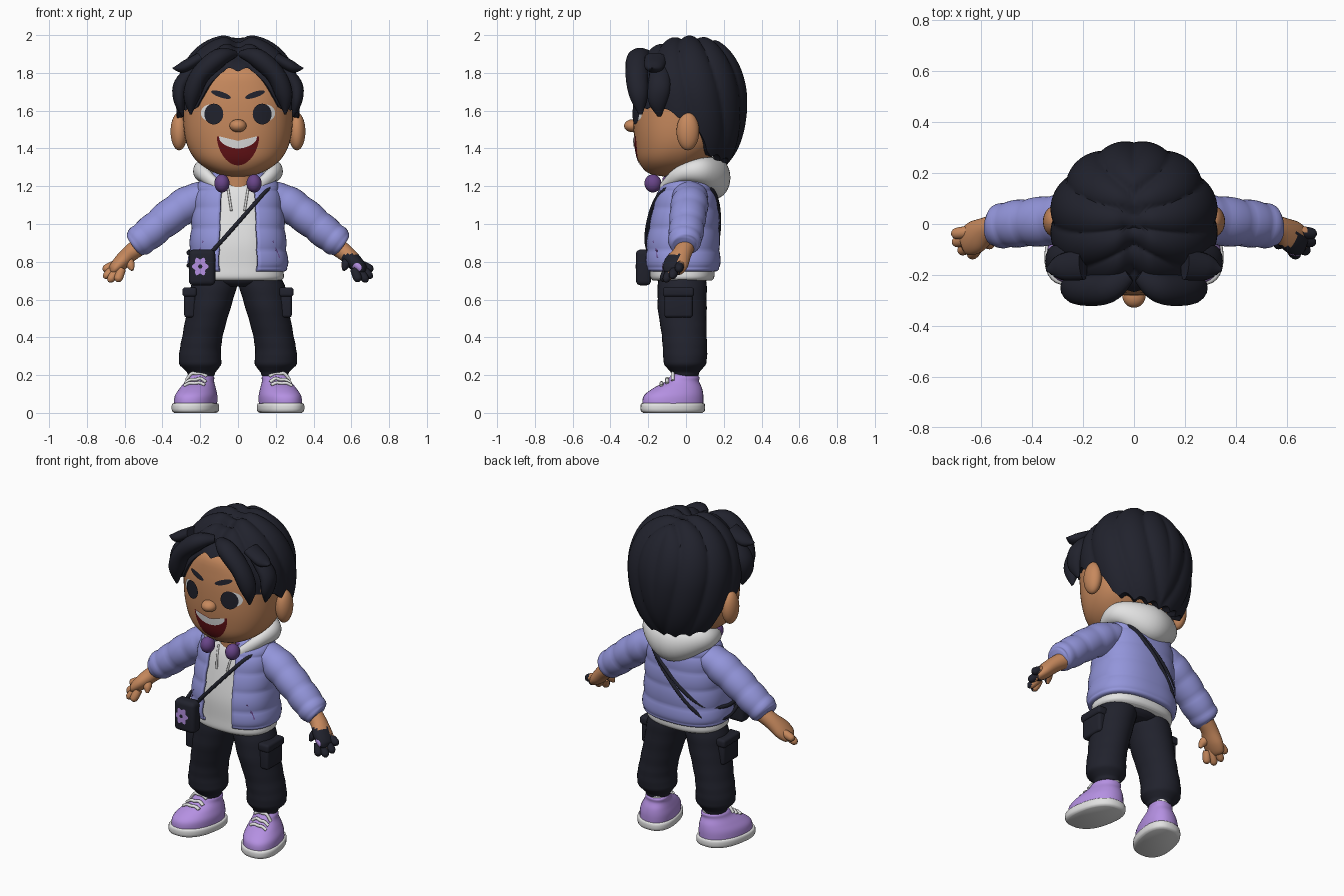
import bpy, bmesh
from math import sin, cos, pi, acos, atan2, exp, radians
from mathutils import Vector, Matrix
from mathutils.bvhtree import BVHTree

if "Cube" in bpy.data.objects:
    bpy.data.objects.remove(bpy.data.objects["Cube"])


def material(name, *rgb):
    m = bpy.data.materials.new(name)
    m.use_nodes = True
    m.diffuse_color = (*rgb, 1)
    m.node_tree.nodes["Principled BSDF"].inputs["Base Color"].default_value = (*rgb, 1)
    return m


DARK = material("dark navy", .015, .016, .026)
SKIN = material("warm skin", .57, .25, .11)
BLUE = material("periwinkle", .29, .3, .7)
WHITE = material("off white", .76, .76, .76)
LILAC = material("lilac", .46, .28, .76)
PURPLE = material("deep purple", .14, .06, .25)
RED = material("mouth red", .13, .006, .008)


def finish(name, bm, mat, sharp=50):
    bmesh.ops.recalc_face_normals(bm, faces=bm.faces)
    me = bpy.data.meshes.new(name)
    bm.to_mesh(me)
    bm.free()
    me.materials.append(mat)
    me.shade_smooth()
    me.set_sharp_from_angle(angle=radians(sharp))
    ob = bpy.data.objects.new(name, me)
    bpy.context.collection.objects.link(ob)
    return ob


def spline(rows, steps):
    out = []
    for i in range(len(rows) - 1):
        a, b, c, d = rows[max(i - 1, 0)], rows[i], rows[i + 1], rows[min(i + 2, len(rows) - 1)]
        for k in range(steps):
            t = k / steps
            out.append([q + t * (r - p) / 2 + t * t * (p - 2.5 * q + 2 * r - s / 2)
                        + t ** 3 * (1.5 * (q - r) + (s - p) / 2) for p, q, r, s in zip(a, b, c, d)])
    return out + [list(rows[-1])]


def loft(name, rows, mat, n=32, p=2, steps=5, ref=None, gap=0, bump=None):
    """Rings (x, y, z, rx, ry): level, or square to the path when ref is given."""
    bm, rings, pts = bmesh.new(), [], spline(rows, steps)
    for i, (x, y, z, rx, ry) in enumerate(pts):
        u, v = Vector((1, 0, 0)), Vector((0, 1, 0))
        if ref:
            t = Vector(pts[min(i + 1, len(pts) - 1)][:3]) - Vector(pts[max(i - 1, 0)][:3])
            u = Vector(ref).cross(t).normalized()
            v = t.cross(u).normalized()
        k = bump(i / (len(pts) - 1)) if bump else 1
        ring = []
        for j in range(n + (gap > 0)):
            a = gap + (2 * pi - 2 * gap) * j / n
            s, c = sin(a), -cos(a)
            s, c = [abs(w) ** (2 / p) * (1 if w > 0 else -1) for w in (s, c)]
            ring.append(bm.verts.new(Vector((x, y, z)) + u * s * rx * k + v * c * ry * k))
        rings.append(ring)
    for r, q in zip(rings, rings[1:]):
        for j in range(n):
            h = (j + 1) % len(r)
            bm.faces.new((r[j], r[h], q[h], q[j]))
    if not gap:
        bm.faces.new(rings[0])
        bm.faces.new(rings[-1])
    return finish(name, bm, mat)


def ellipsoid(name, loc, size, mat):
    bm = bmesh.new()
    bmesh.ops.create_uvsphere(bm, u_segments=32, v_segments=20, radius=1,
                              matrix=Matrix.Translation(loc) @ Matrix.Diagonal((*size, 1)))
    return finish(name, bm, mat)


def box(name, loc, size, mat, bevel):
    bm = bmesh.new()
    bmesh.ops.create_cube(bm, size=1, matrix=Matrix.Translation(loc) @ Matrix.Diagonal((*size, 1)))
    bmesh.ops.bevel(bm, geom=bm.edges[:], offset=bevel, segments=4, profile=.5, affect='EDGES')
    return finish(name, bm, mat)


def tree(ob):
    return BVHTree.FromPolygons([v.co for v in ob.data.vertices], [p.vertices for p in ob.data.polygons])


def drape(bvh, x, z, lift, side=-1):
    hit = bvh.ray_cast(Vector((x, side, z)), Vector((0, -side, 0)))[0]
    return Vector((x, (hit.y if hit else 0) + side * lift, z))


def patch(name, bvh, x, z, shape, mat, lift=.004):
    """Thin painted detail that follows the front of a surface."""
    bm, n = bmesh.new(), 40
    mid = bm.verts.new(drape(bvh, x, z, lift))
    last = None
    for r in range(1, 9):
        ring = []
        for j in range(n):
            dx, dz = shape(2 * pi * j / n)
            ring.append(bm.verts.new(drape(bvh, x + dx * r / 8, z + dz * r / 8, lift)))
        for j in range(n):
            h = (j + 1) % n
            bm.faces.new((last[j], last[h], ring[h], ring[j]) if last else (mid, ring[h], ring[j]))
        last = ring
    return finish(name, bm, mat)


def puffs(count, depth):
    return lambda t: 1 - depth + depth * abs(sin(pi * count * t)) ** .6


# Head and face
head = loft("head", [(0, -.08, 1.25, .03, .03), (0, -.08, 1.27, .12, .12), (0, -.07, 1.33, .215, .18),
                     (0, -.04, 1.42, .27, .23), (0, -.03, 1.55, .29, .25), (0, -.03, 1.7, .28, .245),
                     (0, -.02, 1.82, .2, .22), (0, 0, 1.88, .08, .09)], SKIN, n=64, p=2.3)
face = tree(head)
loft("neck", [(0, -.02, 1.12, .1, .09), (0, -.03, 1.3, .09, .09)], SKIN)
ellipsoid("nose", (0, -.283, 1.52), (.045, .045, .034), SKIN)
patch("mouth", face, 0, 1.44, lambda a: (.112 * cos(a), .025 * cos(a) ** 2 if sin(a) > 0
                                         else .025 * cos(a) ** 2 - .13 * abs(sin(a))), RED)
patch("upper_teeth", face, 0, 1.44, lambda a: (.1 * cos(a), .024 * cos(a) ** 2
                                               - (.04 * abs(sin(a)) ** .6 if sin(a) < 0 else 0)), WHITE, .008)
for s, side in ((1, "left"), (-1, "right")):
    ellipsoid(side + "_ear", (s * .312, .01, 1.49), (.045, .06, .1), SKIN)
    patch(side + "_eye_white", face, s * .145, 1.588, lambda a: (.052 * cos(a), .045 * sin(a)), WHITE)
    patch(side + "_iris", face, s * .128, 1.582, lambda a: (.05 * cos(a), .055 * sin(a)), DARK, .008)
    patch(side + "_eyebrow", face, s * .09, 1.685,
          lambda a: (.052 * cos(a), .016 * sin(a) + s * .016 * cos(a)), DARK, .006)

# Hair shell combed outward from a centre parting
HAIRLINE = ((0, 1.83), (20, 1.79), (33, 1.66), (45, 1.59), (60, 1.6), (80, 1.56),
            (100, 1.5), (113, 1.36), (140, 1.33), (180, 1.31))


def hairline(deg):
    for (a, p), (b, q) in zip(HAIRLINE, HAIRLINE[1:]):
        if deg <= b:
            return p + (q - p) * (deg - a) / (b - a)
    return q


def hair_point(a, t):
    low = hairline(min(abs(a) * 180 / pi, 180)) + .025 * abs(sin(9 * a)) - 1.66
    phi = t * acos(low / (.34 if low > 0 else .45))
    r = sin(phi) ** .85
    x, y, z = .33 * r * sin(a), -.31 * r * cos(a), cos(phi) * (.34 if phi < pi / 2 else .45)
    lock = abs(sin(8 * atan2(abs(x) + .15, -y) + 4 * z)) ** .7
    k = .955 + .06 * lock
    z -= .05 * exp(-(x / .045) ** 2) * max(0, min(1, (.15 - y) * 4)) * max(0, z) / .34
    return Vector((x * k, .012 + y * k, 1.66 + z * (k if z > 0 else 1)))


bm, N, M = bmesh.new(), 160, 36
rows = [[bm.verts.new(hair_point(2 * pi * j / N - pi, i / M)) for j in range(N)] for i in range(1, M + 1)]
rows.append([bm.verts.new((v.co.x * .8, v.co.y * .8, v.co.z + .01)) for v in rows[-1]])
bm.faces.new(rows[0])
for r, q in zip(rows, rows[1:]):
    for j in range(N):
        bm.faces.new((r[j], r[j - 1], q[j - 1], q[j]))
finish("hair", bm, DARK)
for s, side in ((1, "left"), (-1, "right")):
    loft(side + "_fringe_lock", [(s * .02, -.2, 1.9, .02, .03), (s * .1, -.25, 1.88, .05, .06),
                                 (s * .2, -.26, 1.79, .05, .06), (s * .245, -.25, 1.68, .045, .05),
                                 (s * .25, -.24, 1.58, .005, .01)], DARK, n=16, ref=(0, 1, 0))
    loft(side + "_side_tuft", [(s * .2, -.16, 1.88, .03, .06), (s * .29, -.17, 1.83, .03, .05),
                               (s * .345, -.18, 1.825, .003, .005)], DARK, n=16, ref=(0, 1, 0))
    loft(side + "_temple_lock", [(s * .22, -.14, 1.84, .03, .05), (s * .3, -.14, 1.74, .04, .06),
                                 (s * .31, -.15, 1.65, .03, .05), (s * .29, -.14, 1.57, .005, .01)],
         DARK, n=16, ref=(0, 1, 0))

# Hoodie, open padded jacket and hood
trunk = [(0, -.02, .78, .235, .17), (0, -.02, .9, .225, .168), (0, -.01, 1.03, .215, .155),
         (0, 0, 1.15, .2, .135), (0, .01, 1.22, .175, .11), (0, .01, 1.27, .1, .08)]
hoodie = loft("hoodie", [(0, -.02, .7, .225, .155), (0, -.02, .72, .243, .17)] + trunk, WHITE, n=48, p=2.4)
jacket = loft("jacket", [(0, -.02, .755, .243, .175)] + [(x, y, z, a + .024, b + .024) for x, y, z, a, b in trunk],
              BLUE, n=64, p=2.4, steps=10, gap=.34, bump=puffs(7, .035))
solid = jacket.modifiers.new("thickness", 'SOLIDIFY')
solid.thickness, solid.offset = .016, 0
hood = [(.1, -.12, 1.19, .02, .03), (.175, -.04, 1.26, .035, .04), (.17, .08, 1.28, .06, .07)]
loft("hood", hood + [(0, .15, 1.245, .085, .112)] + [(-x, *r) for x, *r in hood[::-1]],
     WHITE, steps=8, ref=(0, 0, 1))
front = tree(hoodie)
coat = tree(jacket)
for s, side in ((1, "left"), (-1, "right")):
    loft(side + "_drawstring", [(*drape(front, s * (.035 + .02 * t), 1.07 + .13 * t, .004), .006, .006)
                                for t in (0, .5, 1)], WHITE, n=8, ref=(0, 1, 0))
    loft(side + "_jacket_pocket", [(*drape(coat, s * (.18 + .035 * t), .91 - .09 * t, .004), .008, .006)
                                   for t in (0, .5, 1)], PURPLE, n=8, ref=(0, 1, 0))
    loft(side + "_sleeve", [(s * .15, .02, 1.165, .07, .09), (s * .25, .02, 1.115, .095, .1),
                            (s * .36, .01, 1.04, .093, .098), (s * .47, 0, .95, .088, .093),
                            (s * .535, -.01, .9, .08, .085), (s * .555, -.01, .885, .055, .06)],
         BLUE, steps=8, ref=(0, 1, 0), bump=puffs(6, .07))

    # Hands, with a dark glove on the left one
    hand = [loft(side + "_palm", [(s * .51, 0, .89, .05, .05), (s * .57, -.02, .845, .045, .05),
                                  (s * .62, -.05, .795, .042, .065), (s * .66, -.07, .755, .03, .055),
                                  (s * .675, -.075, .745, .012, .03)], SKIN, ref=(0, 1, 0))]
    tips = ((.715, -.04, .755), (.71, -.075, .715), (.685, -.11, .695), (.64, -.125, .695))
    for i, (x, y, z) in enumerate(tips):
        base = Vector((.64 - .008 * i, -.03 - .022 * i, .79 - .01 * i))
        path = [base.lerp(Vector((x, y, z)), t) for t in (0, .5, .85, 1)]
        hand.append(loft(side + "_finger", [(s * q.x, q.y, q.z, r, r) for q, r in
                                            zip(path, (.022, .024, .02, .006))], SKIN, n=16, ref=(0, 1, 0)))
    hand.append(loft(side + "_thumb", [(s * .59, -.04, .82, .025, .025), (s * .57, -.075, .785, .024, .024),
                                       (s * .56, -.09, .755, .008, .008)], SKIN, n=16, ref=(0, 1, 0)))
    if s > 0:
        for ob in hand:
            ob.data.materials.append(DARK)
            for f in ob.data.polygons:
                f.material_index = int(f.center.x > .68 or (f.center.x > .55 and f.normal.y < .1
                                                            and f.center.z < .84))
        patch("glove_emblem", tree(hand[0]), .63, .77, lambda a: (.024 * cos(a), .024 * sin(a)), LILAC)

    # Trousers with cargo pockets
    loft(side + "_trouser_leg", [(s * .1, -.02, .76, .1, .12), (s * .125, -.02, .68, .122, .13),
                                 (s * .155, -.02, .55, .115, .13), (s * .185, -.01, .42, .108, .12),
                                 (s * .2, -.005, .33, .11, .118), (s * .2, -.005, .26, .112, .112),
                                 (s * .195, -.005, .22, .08, .08), (s * .195, -.005, .195, .068, .07)],
         DARK, bump=puffs(9, .03))
    box(side + "_cargo_pocket", (s * .255, -.04, .575), (.06, .15, .14), DARK, .015)
    box(side + "_pocket_flap", (s * .256, -.04, .64), (.075, .165, .05), DARK, .015)

    # Shoes
    shoe = [loft(side + "_sock", [(s * .195, 0, .12, .06, .065), (s * .195, 0, .22, .06, .065)], WHITE),
            loft(side + "_sole", [(s * .213, -.07, 0, .105, .155), (s * .213, -.07, .012, .118, .17),
                                  (s * .213, -.07, .045, .118, .17), (s * .213, -.07, .052, .105, .16)],
                 WHITE, p=2.4, steps=3),
            loft(side + "_shoe_upper", [(s * .213, -.07, .04, .11, .162), (s * .21, -.066, .09, .108, .158),
                                        (s * .205, -.045, .13, .092, .13), (s * .2, -.02, .165, .075, .09),
                                        (s * .197, -.008, .19, .07, .078), (s * .197, -.015, .205, .055, .06)],
                 LILAC, p=2.2)]
    top = tree(shoe[-1])
    for i in range(3):
        y = -.13 + .03 * i
        pts = []
        for k in range(5):
            x = s * .207 + .055 * (k / 2 - 1)
            hit = top.ray_cast(Vector((x, y + .008 * (k % 2), 1)), Vector((0, 0, -1)))[0]
            pts.append((x, y, hit.z + .003, .009, .01))
        shoe.append(loft(side + "_shoelace", pts, WHITE, n=8, ref=(0, 1, 0)))
    turn = Matrix.Identity(4)
    turn[0][1] = -.18 * s
    for ob in shoe:
        ob.data.transform(turn)
loft("trouser_seat", [(0, -.02, .67, .1, .1), (0, -.02, .7, .19, .13), (0, -.02, .78, .2, .14)], DARK)

# Headphones resting on the collar
loft("headphone_band", [(.13 * sin(a), .01 - .14 * cos(a), 1.235, .016, .016)
                        for a in [.5 + (2 * pi - 1) * k / 12 for k in range(13)]], PURPLE, n=12, ref=(0, 0, 1))
for s in (1, -1):
    ellipsoid("headphone_cup", (s * .085, -.175, 1.215), (.04, .045, .048), PURPLE)

# Shoulder bag and strap
bag = box("shoulder_bag", (-.19, -.225, .77), (.14, .08, .19), DARK, .025)
bag_front = tree(bag)
patch("bag_flower", bag_front, -.2, .775,
      lambda a: ((.038 + .007 * cos(6 * a)) * cos(a), (.045 + .008 * cos(6 * a)) * sin(a)), LILAC)
patch("flower_centre", bag_front, -.2, .775, lambda a: (.011 * cos(a), .011 * sin(a)), DARK, .008)
for drop in (0, .07):
    strap = [drape(front, -.14 + .31 * t, .85 + .35 * t, .03) for t in [k / 8 for k in range(9)]]
    strap += [Vector((.185, .02, 1.262))]
    strap += [drape(front, .15 - .36 * t, 1.2 - (.33 + drop) * t, .03, 1) for t in [k / 8 for k in range(9)]]
    strap += [Vector((-.262, -.03, .85 - drop)), Vector((-.23, -.19, .83 - drop / 2))]
    loft("bag_strap", [(*q, .011, .011) for q in strap], DARK, n=10, ref=(.3, .1, 1))
